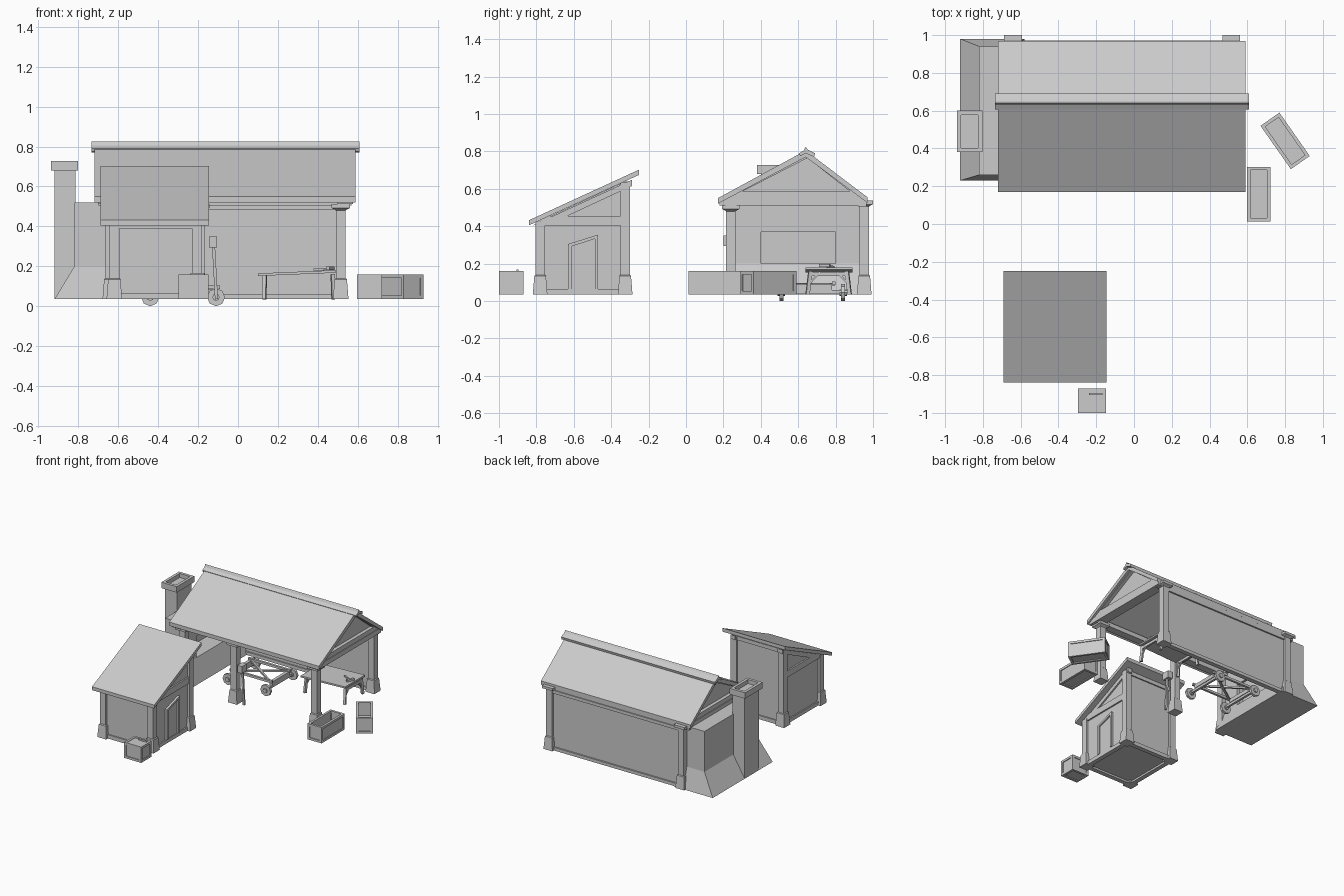
import bpy, bmesh, math
from mathutils import Vector, Matrix

if "Cube" in bpy.data.objects:
    bpy.data.objects.remove(bpy.data.objects["Cube"])


def make(name, verts, faces):
    me = bpy.data.meshes.new(name)
    me.from_pydata(verts, [], faces)
    bm = bmesh.new()
    bm.from_mesh(me)
    bmesh.ops.recalc_face_normals(bm, faces=bm.faces)
    bm.to_mesh(me)
    bm.free()
    ob = bpy.data.objects.new(name, me)
    bpy.context.collection.objects.link(ob)
    return ob


def loft(name, rings):
    n = len(rings[0])
    faces = [list(range(n)), [(len(rings) - 1) * n + i for i in range(n)]]
    for r in range(len(rings) - 1):
        for i in range(n):
            j = (i + 1) % n
            faces.append([r * n + i, r * n + j, (r + 1) * n + j, (r + 1) * n + i])
    return make(name, [v for ring in rings for v in ring], faces)


def rect(x0, x1, y0, y1, z):
    return [(x0, y0, z), (x1, y0, z), (x1, y1, z), (x0, y1, z)]


def box(name, x0, x1, y0, y1, z0, z1):
    return loft(name, [rect(x0, x1, y0, y1, z0), rect(x0, x1, y0, y1, z1)])


def prism(name, yz, x0, x1):
    return loft(name, [[(x, y, z) for y, z in yz] for x in (x0, x1)])


def beam(name, a, b, w, h=None):
    a, b, h = Vector(a), Vector(b), h or w
    d = (b - a).normalized()
    side = d.cross(Vector((0, 0, 1)))
    side = side.normalized() if side.length > 1e-4 else Vector((1, 0, 0))
    up = side.cross(d)
    c = [side * (s * w / 2) + up * (t * h / 2) for s, t in ((-1, -1), (1, -1), (1, 1), (-1, 1))]
    return loft(name, [[tuple(p + o) for o in c] for p in (a, b)])


def disc(name, c, r, w, n=8):
    return loft(name, [[(c[0] + r * math.cos(2 * math.pi * i / n), c[1] + s * w / 2,
                         c[2] + r * math.sin(2 * math.pi * i / n)) for i in range(n)] for s in (-1, 1)])


def post(name, x, y, top, cap=False):
    prof = [(.039, .035), (.031, .135), (.025, .14), (.025, top)]
    if cap:
        prof += [(.032, top + .005), (.047, top + .012), (.047, top + .032)]
    loft(name, [rect(x - h, x + h, y - h, y + h, z) for h, z in prof])


G = .035  # ground level under the buildings

# main hall posts
for i, (x, y, top) in enumerate([(.515, .24, .48), (-.19, .24, .48), (-.64, .24, .48),
                                 (.515, .953, .505), (-.64, .953, .505)]):
    post(f"hall_post_{i}", x, y, top, True)

# hall roof, ridge cap and eave plates
prism("hall_roof", [(.17, .52), (.17, .55), (.64, .805), (.97, .555), (.97, .525), (.64, .77)], -.72, .59)
prism("ridge_cap", [(.61, .775), (.605, .79), (.63, .805), (.64, .825), (.65, .81), (.69, .79), (.685, .77), (.64, .79)], -.735, .61)
box("front_plate", -.7, .57, .21, .27, .505, .54)
box("back_plate", -.7, .57, .92, .965, .505, .55)

# gable panels with tie beams and rafters
for s, x0, x1 in (("left", -.67, -.655), ("right", .53, .545)):
    prism(f"{s}_gable_panel", [(.22, .54), (.64, .78), (.94, .55)], x0, x1)
    c = (x0 + x1) / 2
    box(f"{s}_tie_beam", c - .04, c + .04, .18, .965, .512, .55)
    prism(f"{s}_gable_sill", [(.22, .545), (.22, .56), (.28, .585), (.89, .585), (.95, .55)], c - .035, c + .035)
    prism(f"{s}_front_rafter", [(.19, .54), (.64, .79), (.65, .765), (.28, .575)], c - .035, c + .035)
    prism(f"{s}_back_rafter", [(.95, .55), (.64, .79), (.65, .765), (.89, .575)], c - .035, c + .035)

# hall back wall
box("back_wall", -.64, .515, .945, .96, G, .52)
for n, z in (("lower", G), ("upper", .485)):
    box(f"back_wall_{n}_rail", -.64, .515, .935, .972, z, z + .025)

# hall left wall around the hearth opening
for n, y0, y1, z0, z1 in (("front", .24, .4, G, .52), ("rear", .8, .95, G, .52),
                          ("sill", .4, .8, G, .18), ("head", .4, .8, .37, .52)):
    box(f"left_wall_{n}", -.665, -.645, y0, y1, z0, z1)

# forge body: flared foot, hollow upper shell
loft("forge_foot", [rect(-.92, -.58, .23, .98, G), rect(-.82, -.645, .26, .94, .2)])
box("forge_outer_wall", -.82, -.79, .26, .94, .2, .52)
for n, y in (("front", .26), ("rear", .91)):
    box(f"forge_{n}_wall", -.82, -.65, y, y + .03, .2, .52)
box("forge_top", -.82, -.65, .26, .94, .495, .52)

# chimney with a hollow crown
box("chimney_stack", -.92, -.815, .4, .58, G, .69)
loft("chimney_crown", [rect(-.937, -.803, .38, .6, .68), rect(-.937, -.803, .38, .6, .727),
                       rect(-.915, -.825, .402, .578, .727), rect(-.915, -.825, .402, .578, .695)])

# shed posts, walls, rails and floor
X0, X1, Y0, Y1 = -.62, -.205, -.78, -.325
for n, x in (("left", X0), ("right", X1)):
    post(f"shed_{n}_front_post", x, Y0, .425)
    post(f"shed_{n}_back_post", x, Y1, .635)
    prism(f"shed_{n}_wall", [(Y0, G), (Y0, .43), (Y1, .64), (Y1, G)], x - .008, x + .008)
    box(f"shed_{n}_sill", x - .018, x + .018, Y0, Y1, G, .065)
    box(f"shed_{n}_rail", x - .02, x + .02, Y0, Y1, .405, .455)
    prism(f"shed_{n}_rafter", [(-.82, .405), (-.29, .648), (-.29, .615), (-.73, .41)], x - .02, x + .02)
for n, y, top in (("front", Y0, .42), ("back", Y1, .64)):
    box(f"shed_{n}_wall", X0, X1, y - .008, y + .008, G, top)
    for k, z in (("sill", G), ("rail", top - .03)):
        box(f"shed_{n}_{k}", X0, X1, y - .018, y + .018, z, z + .03)
box("shed_floor", X0, X1, Y0, Y1, .05, .06)
prism("shed_roof", [(-.84, .405), (-.84, .432), (-.25, .703), (-.25, .675)], -.69, -.145)

# shed door with slanted head
prism("door_panel", [(-.615, .06), (-.615, .295), (-.485, .335), (-.485, .06)], X1, X1 + .014)
for i, q in enumerate([[(-.63, .065), (-.63, .305), (-.612, .292), (-.612, .065)],
                       [(-.63, .305), (-.47, .355), (-.487, .333), (-.612, .292)],
                       [(-.47, .355), (-.47, .065), (-.487, .065), (-.487, .333)]]):
    prism(f"door_trim_{i}", q, X1, X1 + .025)


def crate(name, cx, cy, sx, sy, ang, lid=False):
    hx, hy, z0, z1, t = sx / 2, sy / 2, G, .16, .018
    M = Matrix.Translation((cx, cy, 0)) @ Matrix.Rotation(ang, 4, 'Z')
    i, k = .006, .014
    parts = [loft(f"{name}_body", [rect(-hx + k, hx - k, -hy + k, hy - k, z0 + .02),
                                   rect(-hx + i, hx - i, -hy + i, hy - i, z0 + .008),
                                   rect(-hx + i, hx - i, -hy + i, hy - i, z1 - .008),
                                   rect(-hx + k, hx - k, -hy + k, hy - k, z1 - .008),
                                   rect(-hx + k, hx - k, -hy + k, hy - k, z0 + .02)][1:])]
    for n, s in (("a", -1), ("b", 1)):
        xa, xb = sorted((s * hx, s * (hx - t)))
        ya, yb = sorted((s * hy, s * (hy - t)))
        for m, z in (("low", z0), ("top", z1 - t)):
            parts.append(box(f"{name}_{m}_long_rail_{n}", xa, xb, -hy, hy, z, z + t))
            parts.append(box(f"{name}_{m}_short_rail_{n}", -hx + t, hx - t, ya, yb, z, z + t))
        for m, (p, q) in (("c", (-hy, -hy + t)), ("d", (hy - t, hy))):
            parts.append(box(f"{name}_upright_{n}{m}", xa, xb, p, q, z0 + t, z1 - t))
    if lid:
        parts.append(box(f"{name}_lid", -hx + i, hx - i, -hy + i, hy - i, z1 - .015, z1 - .004))
        parts.append(beam(f"{name}_lid_bar", (-hx + .06, hy - .03, z1), (hx - .02, hy - .03, z1), .01, .015))
    for p in parts:
        p.data.transform(M)


crate("open_crate", .66, .158, .125, .29, 0)
crate("turned_crate", .80, .44, .122, .28, math.radians(35))
crate("lidded_crate", -.222, -.935, .15, .13, 0, True)

# work table, slightly tilted, with splayed legs and small hammer
beam("table_top", (.1, .765, .158), (.49, .765, .174), .25, .013)
for i, (x, sx) in enumerate(((.135, -.004), (.475, .004))):
    for j, (y, sy) in enumerate(((.665, -.015), (.86, .015))):
        beam(f"table_leg_{i}{j}", (x + sx, y + sy, G), (x, y, .16), .018, .02)
        beam(f"table_brace_{i}{j}", (x, y, .1), (x, y - sy * 3.5, .155), .01)
    beam(f"table_apron_{i}", (x, .655, .145), (x, .87, .145), .014, .022)
beam("table_hammer_handle", (.38, .79, .183), (.47, .74, .187), .01)
beam("table_hammer_head", (.45, .715, .19), (.475, .77, .19), .018, .016)

# sledge hammer leaning by the middle post
beam("sledge_handle", (-.108, .23, G), (-.125, .23, .345), .015)
beam("sledge_head", (-.125, .2, .322), (-.125, .262, .322), .04, .055)

# wagon undercarriage
WX, WY, A = (-.44, -.11), (.51, .84), .05
for i, x in enumerate(WX):
    beam(f"wagon_axle_{i}", (x, WY[0], A), (x, WY[1], A), .018)
    beam(f"wagon_bolster_{i}", (x, .57, .075), (x, .78, .075), .026, .03)
    for j, y in enumerate(WY):
        disc(f"wagon_wheel_{i}{j}", (x, y, .045), .045, .02)
        disc(f"wagon_hub_{i}{j}", (x, y, .045), .018, .04)
for j, y in enumerate((.56, .79)):
    beam(f"wagon_rail_{j}", (-.46, y, .095), (-.09, y, .095), .018)
    beam(f"wagon_diagonal_{j}", (-.44, y, .09), (-.11, 1.35 - y, .09), .015)
